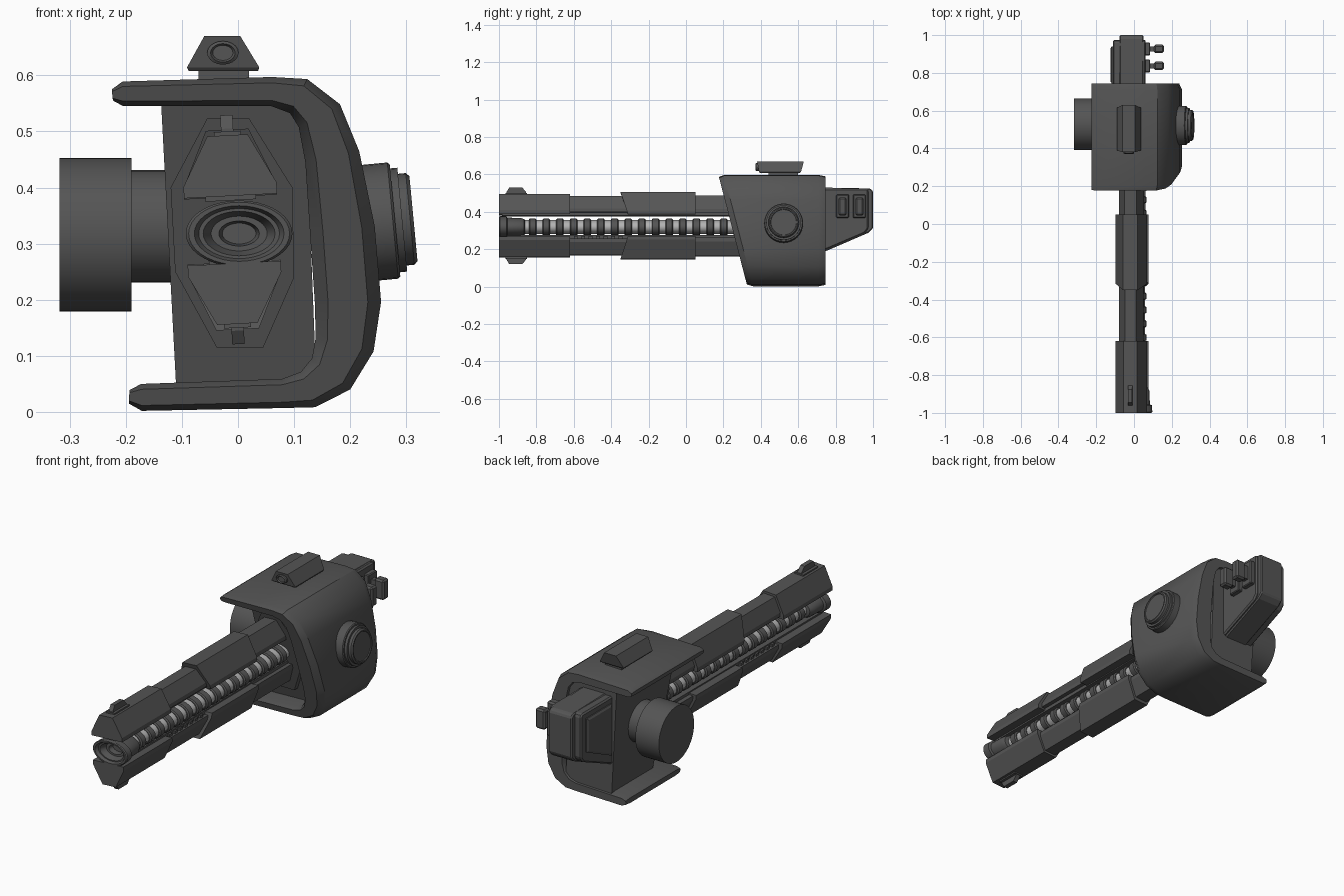
import bpy, bmesh, math
from mathutils import Vector

if "Cube" in bpy.data.objects:
    bpy.data.objects.remove(bpy.data.objects["Cube"])


def material(name, v):
    m = bpy.data.materials.new(name)
    m.diffuse_color = (v, v, v, 1)
    m.use_nodes = True
    m.node_tree.nodes["Principled BSDF"].inputs["Base Color"].default_value = m.diffuse_color
    return m


DARK = material("dark_metal", 0.09)
LIGHT = material("light_metal", 0.45)


def loft(name, rings, mat=DARK, smooth=False, bevel=0, strip_caps=False):
    """Skin a stack of equal point loops and close both ends."""
    bm = bmesh.new()
    vs = [[bm.verts.new(p) for p in r] for r in rings]
    n = len(vs[0])
    for a, b in zip(vs, vs[1:]):
        for i in range(n):
            bm.faces.new((a[i], a[(i + 1) % n], b[(i + 1) % n], b[i]))
    for r in (vs[0], vs[-1]):
        if strip_caps:
            for i in range(n // 2 - 1):
                bm.faces.new((r[i], r[i + 1], r[n - 2 - i], r[n - 1 - i]))
        else:
            bm.faces.new(r)
    bmesh.ops.recalc_face_normals(bm, faces=bm.faces)
    me = bpy.data.meshes.new(name)
    bm.to_mesh(me)
    bm.free()
    me.materials.append(mat)
    if smooth:
        me.polygons.foreach_set("use_smooth", [True] * len(me.polygons))
        me.set_sharp_from_angle(angle=math.radians(32))
    ob = bpy.data.objects.new(name, me)
    bpy.context.collection.objects.link(ob)
    if bevel:
        b = ob.modifiers.new("bevel", "BEVEL")
        b.width, b.segments = bevel, 1
    return ob


def box(name, x, y, z, bevel=0, fn=lambda p: p):
    rings = [[fn((a, b, c)) for a, b in ((x[0], y[0]), (x[1], y[0]), (x[1], y[1]), (x[0], y[1]))] for c in z]
    return loft(name, rings, bevel=bevel)


def lathe(name, prof, centre, axis, u, v, mat=DARK, n=32):
    """Round part from (distance along axis, radius) pairs; u and v may be unequal."""
    c, axis, u, v = map(Vector, (centre, axis, u, v))
    t = [2 * math.pi * i / n for i in range(n)]
    return loft(name, [[c + axis * d + (u * math.cos(a) + v * math.sin(a)) * r for a in t]
                       for d, r in prof], mat, True)


def front_y(z):
    return 0.175 + (0.59 - z) * 0.26


# C-shaped armour shell: centre line (x, z, half thickness), slanted front
path = [(-.224, .565, .010), (-.205, .567, .022), (.06, .571, .026), (.108, .563, .034),
        (.145, .528, .042), (.168, .455, .049), (.186, .325, .058), (.196, .195, .059),
        (.190, .12, .053), (.166, .068, .044), (.125, .04, .034), (.08, .033, .026),
        (-.172, .026, .024), (-.194, .027, .012)]


def shell_ring(scale, y):
    outer, inner = [], []
    for i, (x, z, t) in enumerate(path):
        a, b = path[max(i - 1, 0)], path[min(i + 1, len(path) - 1)]
        d = Vector((b[0] - a[0], b[1] - a[1])).normalized()
        for lst, s in ((outer, 1), (inner, -1)):
            px, pz = x - d.y * t * scale * s, z + d.x * t * scale * s
            lst.append((px, y(pz), pz))
    return outer + inner[::-1]


loft("armour_shell", [shell_ring(.6, front_y), shell_ring(1, lambda z: front_y(z) + .03),
                      shell_ring(1, lambda z: .71), shell_ring(.72, lambda z: .745)],
     smooth=True, strip_caps=True)

# Core block and raised mount plate inside the shell
core = [(-.137, .55), (.12, .55), (.14, .04), (-.11, .04)]
loft("core_block", [[(x, front_y(z) + .1, z) for x, z in core], [(x, .735, z) for x, z in core]])
plate = [(-.055, .523), (.02, .523), (.097, .4), (.1, .24), (.045, .115), (-.038, .115), (-.112, .25), (-.12, .4)]
loft("mount_plate", [[(x, front_y(z) + .075, z) for x, z in plate], [(x, .5, z) for x, z in plate]])

# Left pivot drum, right knob
lathe("pivot_neck", [(-.19, .1), (-.1, .1)], (0, .528, .331), (1, 0, 0), (0, 1, 0), (0, 0, 1))
lathe("pivot_drum", [(-.318, .137), (-.19, .137)], (0, .528, .316), (1, 0, 0), (0, 1, 0), (0, 0, 1), n=48)
ca, sa = math.cos(.095), math.sin(.095)
lathe("side_knob", [(-.05, .104), (.033, .104), (.037, .1), (.037, .093), (.05, .093), (.05, .082),
                    (.064, .082), (.07, .076), (.07, .07), (.066, .068)],
      (.243, .522, .338), (ca, 0, sa), (0, 1, 0), (-sa, 0, ca))

# Top sensor with lens
loft("sensor_body", [[(x, y, z) for x, y in ((a, c), (b, c), (b, d), (a, d))] for a, b, c, d, z in
                     ((-.088, .036, .395, .61, .608), (-.091, .038, .39, .615, .614), (-.06, .004, .38, .63, .67))])
box("sensor_base", (-.07, .02), (.44, .6), (.585, .61))
lathe("sensor_lens", [(0, .028), (-.02, .028), (-.024, .022), (-.018, .018)], (-.027, .395, .64),
      (0, 1, 0), (1, 0, 0), (0, 0, .75), n=20)


# Upper and lower barrel rails, rolled slightly about the barrel axis
def roller(s):
    def f(p):
        x, y, d = p
        z = s * d
        return (-.01 + x - z * .053, y, .325 + z + x * .053)
    return f


sections = [("front", -1, -.62, .083, .036, .06, .168, 0, 0),
            ("slim", -.63, -.3, .064, .03, .07, .157, 0, 0),
            ("wide", -.35, .05, .083, .038, .058, .178, .04, 0),
            ("rear", .04, .4, .066, .032, .066, .162, 0, 0)]
for s, side in ((1, "upper"), (-1, "lower")):
    roll = roller(s)
    for nm, y0, y1, w, t, d0, d1, sl0, sl1 in sections:
        sec = [(-w, d0), (w, d0), (w, d0 + .02), (t, d1), (-t, d1), (-w, d0 + .02)]
        loft(f"{side}_rail_{nm}",
             [[roll((x, y + sl * (d1 - d) / (d1 - d0), d)) for x, d in sec]
              for y, sl in ((y0, sl0), (y1, sl1))])
    fin = [(-.96, .16), (-.96, .18), (-.945, .204), (-.875, .204), (-.855, .18), (-.85, .16)]
    loft(f"{side}_sight_fin", [[roll((x, y, d)) for y, d in fin] for x in (-.011, .011)])
    box(f"{side}_fin_foot", (-.024, .024), (-.965, -.85), (.15, .175), fn=roll)
    box(f"{side}_rail_liner", (-.045, .045), (-.985, .35), (.052, .075), fn=roll)
for i in range(7):
    y = -.6 + i * .04
    box(f"rail_tooth_{i}", (-.055, .055), (y, y + .02), (.058, .075), fn=roller(-1))

# Ribbed inner barrel: light rod with dark rings
C = (0, 0, .318)
Y, X, Z = (0, 1, 0), (1, 0, 0), (0, 0, .7)
lathe("inner_rod", [(-.92, .054), (.38, .054)], C, Y, X, Z, LIGHT, 28)
for i in range(17):
    y = -.84 + i * .073
    lathe(f"rod_ring_{i}", [(y, .058), (y + .005, .065), (y + .035, .065), (y + .04, .058)], C, Y, X, Z, n=28)

# Elliptical muzzle with stepped bore
lathe("muzzle", [(-.86, .055), (-.865, .07), (-.885, .08), (-.955, .082), (-.96, .093), (-.995, .095),
                 (-1, .09), (-1, .08), (-.985, .072), (-.985, .064), (-.955, .05), (-.955, .036), (-.93, .03)],
      (.002, 0, .318), Y, X, (0, 0, .62), n=36)

# Rear block with chamfered end, side panel
rear = [(.72, .525), (.965, .525), (.975, .515), (.975, .31), (.955, .285), (.72, .185)]
loft("rear_block", [[(x, y, z) for y, z in rear] for x in (-.112, .062)], bevel=.012)
spine = [(.72, .53), (.985, .525), (1, .512), (1, .312), (.975, .288), (.72, .178)]
loft("rear_spine", [[(x, y, z) for y, z in spine] for x in (-.078, .05)], bevel=.006)
panel = [(.745, .495), (.94, .495), (.94, .33), (.745, .24)]
mid = Vector((.84, .4))
loft("rear_side_panel", [[(x, *(mid + (Vector(p) - mid) * k)) for p in panel]
                         for x, k in ((-.1, 1), (-.118, 1), (-.124, .9))])

# Twin rear switches on the right side
for i, y in enumerate((.837, .927)):
    box(f"switch_base_{i}", (.05, .085), (y - .034, y + .034), (.368, .492), bevel=.004)
    box(f"switch_stem_{i}", (.08, .12), (y - .014, y + .014), (.395, .465))
    box(f"switch_cap_{i}", (.105, .158), (y - .022, y + .022), (.38, .478), bevel=.008)
